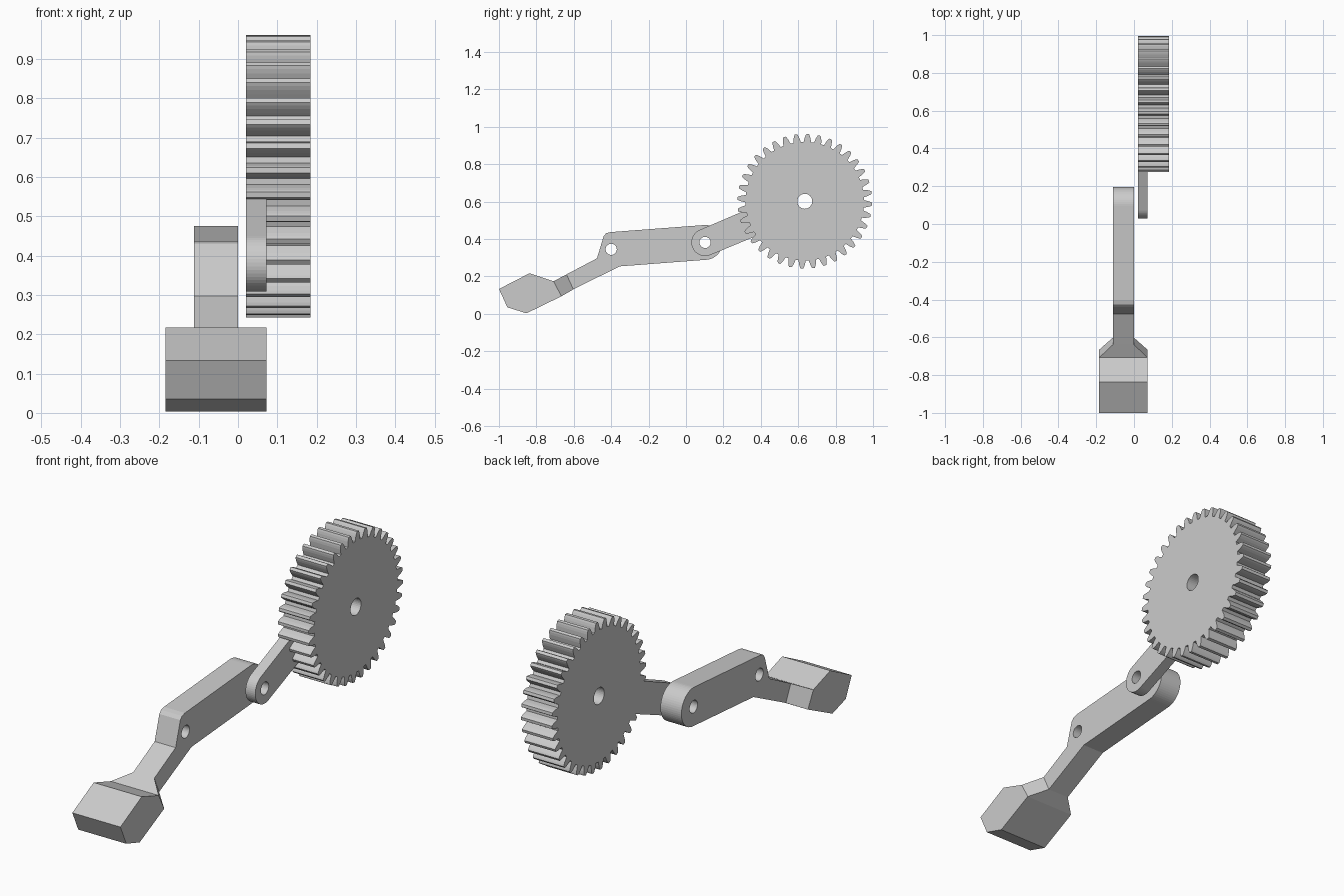
import bpy, bmesh
from math import sin, cos, radians
from mathutils import Vector

if "Cube" in bpy.data.objects:
    bpy.data.objects.remove(bpy.data.objects["Cube"])

grey = bpy.data.materials.new("light grey")
grey.use_nodes = True
grey.diffuse_color = (0.6, 0.6, 0.6, 1)
grey.node_tree.nodes["Principled BSDF"].inputs["Base Color"].default_value = (0.6, 0.6, 0.6, 1)

GEAR = (0.635, 0.602)
PIVOT = (0.102, 0.382)
KNEE = (-0.40, 0.345)


def finish(name, bm):
    bmesh.ops.recalc_face_normals(bm, faces=bm.faces)
    mesh = bpy.data.meshes.new(name)
    bm.to_mesh(mesh)
    bm.free()
    mesh.materials.append(grey)
    ob = bpy.data.objects.new(name, mesh)
    bpy.context.collection.objects.link(ob)
    return ob


def prism_bm(outline, x0, x1):
    """Side outline of (y, z) points, extruded along x."""
    bm = bmesh.new()
    face = bm.faces.new([bm.verts.new((x0, y, z)) for y, z in outline])
    new = bmesh.ops.extrude_face_region(bm, geom=[face])["geom"]
    bmesh.ops.translate(bm, vec=(x1 - x0, 0, 0),
                        verts=[v for v in new if isinstance(v, bmesh.types.BMVert)])
    return bm


def prism(name, outline, x0, x1):
    return finish(name, prism_bm(outline, x0, x1))


def polar(centre, r, a):
    return (centre[0] + r * cos(radians(a)), centre[1] + r * sin(radians(a)))


def arc(centre, r, a0, a1, n):
    return [polar(centre, r, a0 + (a1 - a0) * i / n) for i in range(n + 1)]


def combine(ob, tool, operation):
    mod = ob.modifiers.new("combine", "BOOLEAN")
    mod.operation, mod.solver, mod.object = operation, "EXACT", tool
    bpy.context.view_layer.objects.active = ob
    bpy.ops.object.modifier_apply(modifier=mod.name)
    bpy.data.objects.remove(tool)


def drill(ob, centre, r):
    combine(ob, prism("hole_cutter", arc(centre, r, 0, 348.75, 31), -0.5, 0.5), "DIFFERENCE")


# Gear with curved tooth flanks
flank = [(0.317, 3.6), (0.328, 3.1), (0.341, 2.5), (0.352, 1.8), (0.36, 1.1)]
tooth = [(r, -a) for r, a in flank] + [(r, a) for r, a in reversed(flank)]
gear_outline = [polar(GEAR, r, 7.5 + 10 * k + a) for k in range(36) for r, a in tooth]
gear = prism("gear_with_arm", gear_outline, 0.02, 0.185)

# Short arm fixed to the gear, round at the pivot
tilt = 22.5
inner = polar(PIVOT, 0.33, tilt)
arm_outline = arc(PIVOT, 0.073, tilt + 90, tilt + 270, 24)
arm_outline += [polar(inner, 0.073, tilt - 90), polar(inner, 0.077, tilt + 90)]
combine(gear, prism("arm", arm_outline, 0.02, 0.072), "UNION")
drill(gear, GEAR, 0.04)
drill(gear, PIVOT, 0.03)

# Bent lever, round at the pivot and narrowing towards the foot
neck_top, neck_low = (-0.639, 0.211), (-0.602, 0.131)
lever_outline = arc(PIVOT, 0.093, -85.7, 94.3, 28)
lever_outline += [(-0.405, 0.437), (-0.427, 0.431), (-0.44, 0.416), (-0.476, 0.297),
                  neck_top, neck_low, (-0.355, 0.254)]
lever = prism("lever", lever_outline, -0.112, 0)
drill(lever, PIVOT, 0.03)
drill(lever, KNEE, 0.03)

# Wide foot, with its rear face drawn out and tapered to meet the lever
foot_top, foot_low = (-0.708, 0.174), (-0.666, 0.094)
bm = prism_bm([foot_top, (-0.837, 0.217), (-1.0, 0.133), (-0.955, 0.035),
               (-0.853, 0.003), foot_low], -0.185, 0.072)
rear = max(bm.faces, key=lambda f: f.calc_center_median().y)
new = bmesh.ops.extrude_face_region(bm, geom=[rear])["geom"]
bmesh.ops.delete(bm, geom=[rear], context="FACES_ONLY")
for v in (v for v in new if isinstance(v, bmesh.types.BMVert)):
    y, z = neck_top if v.co.z > 0.134 else neck_low
    v.co = Vector((-0.112 if v.co.x < -0.05 else 0, y, z))
finish("foot", bm)
